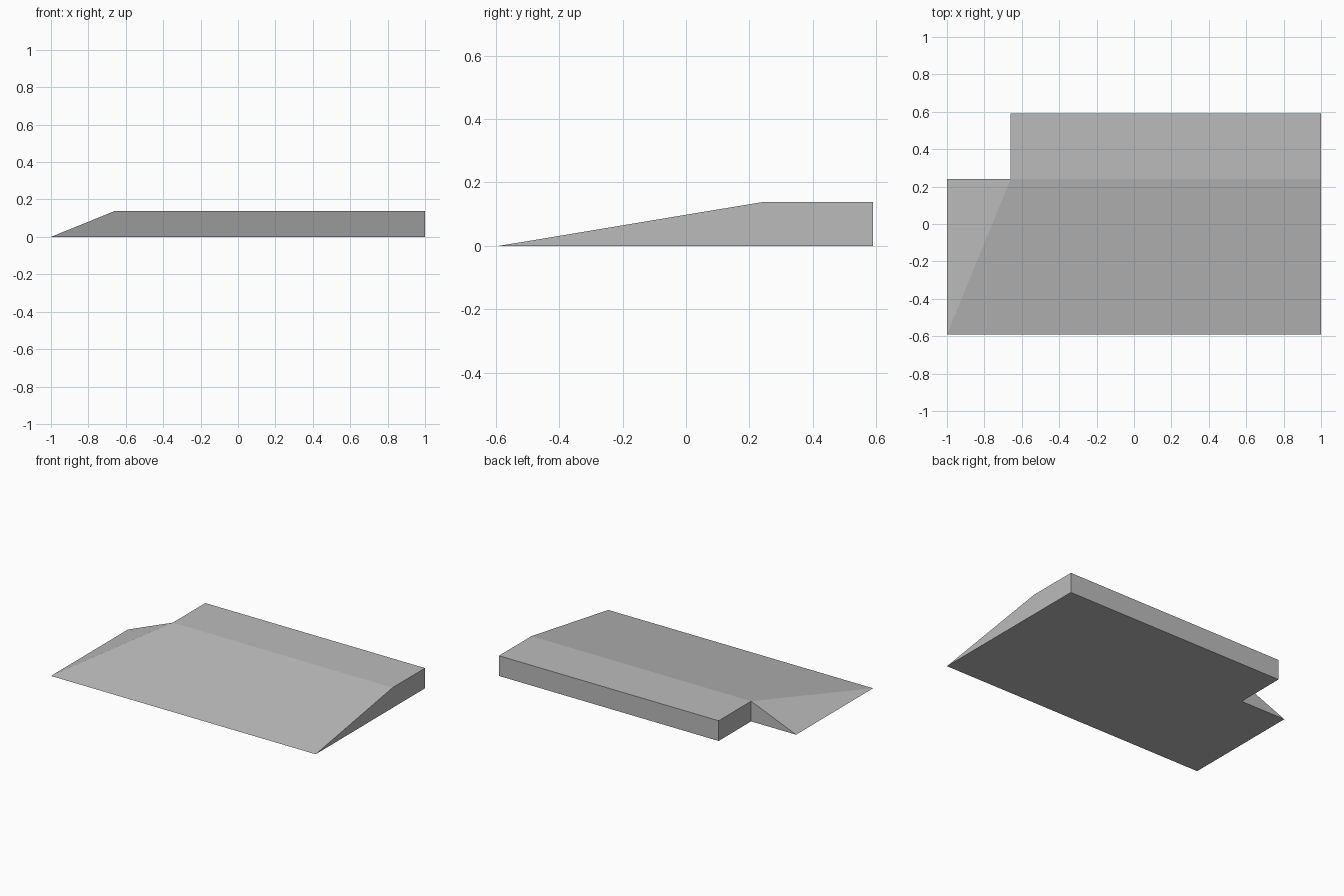
import bpy
import bmesh

cube = bpy.data.objects.get("Cube")
if cube:
    bpy.data.objects.remove(cube, do_unlink=True)

LEFT, SEAM, RIGHT = -1.0, -0.66, 1.0
FRONT, CREST, BACK = -0.59, 0.24, 0.59
HEIGHT = 0.138

grey = bpy.data.materials.new("plain grey")
grey.use_nodes = True
colour = (0.5, 0.5, 0.5, 1)
grey.diffuse_color = colour
grey.node_tree.nodes["Principled BSDF"].inputs["Base Color"].default_value = colour


def solid(name, points, faces):
    bm = bmesh.new()
    verts = [bm.verts.new(p) for p in points]
    for face in faces:
        bm.faces.new([verts[i] for i in face])
    bmesh.ops.recalc_face_normals(bm, faces=bm.faces)
    mesh = bpy.data.meshes.new(name)
    bm.to_mesh(mesh)
    bm.free()
    mesh.materials.append(grey)
    obj = bpy.data.objects.new(name, mesh)
    bpy.context.collection.objects.link(obj)
    return obj


# Main ramp: side profile extruded along x
profile = [(FRONT, 0), (BACK, 0), (BACK, HEIGHT), (CREST, HEIGHT)]
n = len(profile)
points = [(x, y, z) for x in (SEAM, RIGHT) for y, z in profile]
sides = [(i, (i + 1) % n, (i + 1) % n + n, i + n) for i in range(n)]
solid("main_ramp", points, sides + [range(n), range(n, 2 * n)])

# Side ramp: pyramid whose apex meets the end of the crest
base = [(LEFT, FRONT, 0), (SEAM, FRONT, 0), (SEAM, CREST, 0), (LEFT, CREST, 0)]
apex = (SEAM, CREST, HEIGHT)
slopes = [(i, (i + 1) % 4, 4) for i in range(4)]
solid("side_ramp", base + [apex], slopes + [range(4)])
